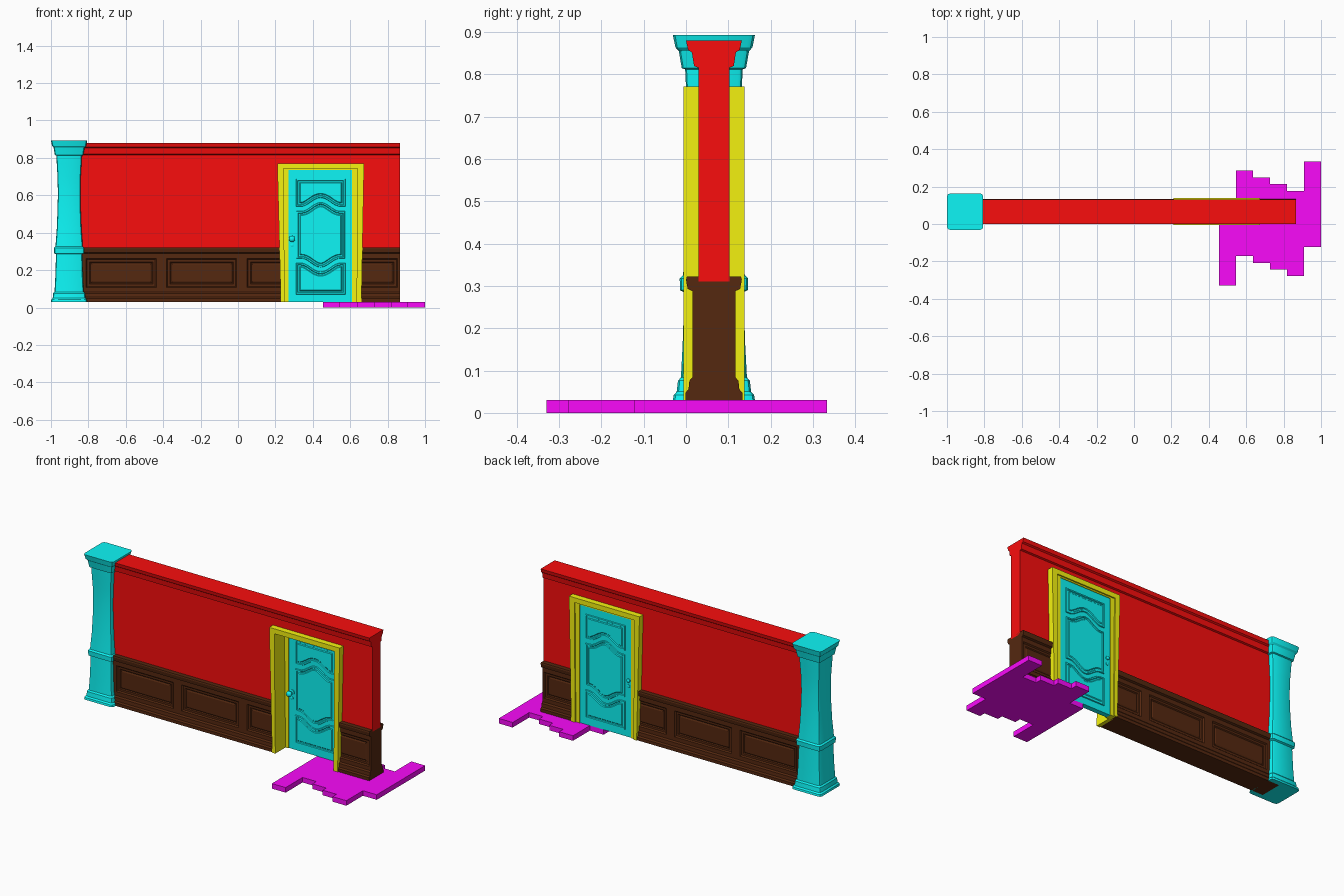
import bpy, bmesh, math
from mathutils import Vector

if "Cube" in bpy.data.objects:
    bpy.data.objects.remove(bpy.data.objects["Cube"])

CY = 0.066          # wall centre line in y
DOOR_X = 0.442      # door centre in x
DOOR_Y = 0.111      # door leaf sits towards the back of the wall
GROUND = 0.03       # top of the floor planks


def mat(name, rgb):
    m = bpy.data.materials.new(name)
    m.diffuse_color = (*rgb, 1)
    m.use_nodes = True
    m.node_tree.nodes["Principled BSDF"].inputs["Base Color"].default_value = m.diffuse_color
    return m


RED = mat("red_paint", (0.95, 0.004, 0.004))
CYAN = mat("cyan_paint", (0.004, 0.92, 0.92))
YELLOW = mat("yellow_trim", (0.92, 0.9, 0.005))
MAGENTA = mat("magenta_floor", (0.95, 0.003, 0.95))
BROWN = mat("brown_wood", (0.09, 0.021, 0.005))


def finish(name, bm, material, loc=(0, 0, 0), smooth=0):
    bmesh.ops.recalc_face_normals(bm, faces=bm.faces)
    me = bpy.data.meshes.new(name)
    bm.to_mesh(me)
    bm.free()
    ob = bpy.data.objects.new(name, me)
    ob.location = loc
    bpy.context.collection.objects.link(ob)
    if material:
        me.materials.append(material)
    bpy.ops.object.select_all(action='DESELECT')
    ob.select_set(True)
    bpy.context.view_layer.objects.active = ob
    if smooth:
        bpy.ops.object.shade_smooth_by_angle(angle=math.radians(smooth))
    return ob


def loft(bm, rings):
    """Skin a list of equal-length point rings and cap both ends."""
    vs = [[bm.verts.new(p) for p in r] for r in rings]
    n = len(vs[0])
    for a, b in zip(vs, vs[1:]):
        for i in range(n):
            j = (i + 1) % n
            bm.faces.new((a[i], a[j], b[j], b[i]))
    bm.faces.new(vs[0][::-1])
    bm.faces.new(vs[-1])
    bm.normal_update()


def run(half, xs):
    """Symmetric wall section (half thickness, z) run along x stations."""
    sec = [(-h, z) for h, z in half] + [(h, z) for h, z in reversed(half)]
    bm = bmesh.new()
    loft(bm, [[(x, y, z) for y, z in sec] for x in xs])
    bmesh.ops.recalc_face_normals(bm, faces=bm.faces)
    return bm


def slab(bm, outline, d):
    """Outline in x,z extruded to +-d in y."""
    loft(bm, [[(x, y, z) for x, z in outline] for y in (-d, d)])


def cut_doorway(ob):
    bm = bmesh.new()
    slab(bm, [(0.237, -0.1), (0.647, -0.1), (0.647, 0.752), (0.237, 0.752)], 0.3)
    cutter = finish("doorway_cutter", bm, None, (0, CY, 0))
    cutter.hide_render = True
    mod = ob.modifiers.new("doorway", 'BOOLEAN')
    mod.object = cutter
    mod.operation = 'DIFFERENCE'
    mod.solver = 'EXACT'
    bpy.context.view_layer.objects.active = ob
    bpy.ops.object.modifier_apply(modifier=mod.name)
    bpy.data.objects.remove(cutter)


# Upper wall with crown moulding
wall = run([(0.037, 0.31), (0.037, 0.816), (0.047, 0.82), (0.052, 0.852),
            (0.061, 0.858), (0.066, 0.88)], [-0.88, 0.865])
cut_doorway(finish("upper_wall", wall, RED, (0, CY, 0)))

# Wainscot: four recessed panels on each side
starts = [-0.812 + 0.43 * i for i in range(4)]
stations = [-0.88] + [x for s in starts for x in (s, s + 0.375)] + [0.865]
wains = run([(0.067, 0.03), (0.067, 0.048), (0.06, 0.056), (0.058, 0.076), (0.051, 0.084),
             (0.051, 0.107), (0.051, 0.262), (0.051, 0.288), (0.062, 0.293),
             (0.066, 0.315), (0.064, 0.322)], stations)
panels = []
for f in wains.faces:
    c = f.calc_center_median()
    if abs(f.normal.y) > 0.9 and 0.15 < c.z < 0.22 and \
            any(abs(c.x - s - 0.1875) < 0.01 for s in starts):
        panels.append(f)
for t, d in ((0.006, -0.007), (0.012, 0.0), (0.005, -0.004), (0.008, 0.004)):
    bmesh.ops.inset_individual(wains, faces=panels, thickness=t, depth=d, use_even_offset=True)
cut_doorway(finish("wainscot", wains, BROWN, (0, CY, 0)))

# Corner pillar: rounded square section with a waisted shaft
pillar = [(0.097, 0.03), (0.095, 0.042), (0.088, 0.05), (0.085, 0.076), (0.078, 0.084),
          (0.074, 0.16), (0.07, 0.285), (0.08, 0.29), (0.081, 0.318), (0.073, 0.326),
          (0.066, 0.42), (0.062, 0.52), (0.06, 0.61), (0.062, 0.70), (0.066, 0.77),
          (0.068, 0.812), (0.076, 0.815), (0.083, 0.855), (0.091, 0.864), (0.097, 0.893)]
rings = []
for h, z in pillar:
    c = 0.84 * h
    k = 0.95 * h
    ring = []
    for q in range(4):
        for x, y in ((h, c), (k, k), (c, h)):
            for _ in range(q):
                x, y = -y, x
            ring.append((x, y, z))
    rings.append(ring)
bm = bmesh.new()
loft(bm, rings)
finish("pillar", bm, CYAN, (-0.903, CY, 0), 25)

# Door casing (flared outside) and the thin inner stop beside the leaf
bm = bmesh.new()
slab(bm, [(0.229, GROUND), (0.21, 0.771), (0.674, 0.771), (0.66, GROUND),
          (0.634, GROUND), (0.639, 0.742), (0.243, 0.742), (0.25, GROUND)], 0.072)
finish("door_casing", bm, YELLOW, (0, CY, 0))
bm = bmesh.new()
slab(bm, [(0.237, GROUND), (0.237, 0.755), (0.647, 0.755), (0.647, GROUND),
          (0.61, GROUND), (0.61, 0.734), (0.27, 0.734), (0.27, GROUND)], 0.02)
finish("door_stop", bm, YELLOW, (0, DOOR_Y - 0.001, 0))

# Door leaf
bm = bmesh.new()
slab(bm, [(-0.175, GROUND), (0.172, GROUND), (0.172, 0.737), (-0.175, 0.737)], 0.015)
finish("door_leaf", bm, CYAN, (DOOR_X, DOOR_Y, 0))


def edge(half, z, amp, n=20):
    """Left-to-right panel edge; amp bows its middle up or down."""
    if not amp:
        return [(-half, z), (half, z)]
    pts = [(-half, z)]
    for i in range(n + 1):
        t = -1 + 2 * i / n
        pts.append((t * half * 0.8, z + amp * 0.5 * (1 + math.cos(math.pi * t))))
    return pts + [(half, z)]


# Door panels: raised moulding around a raised field, on both sides
bm = bmesh.new()
for half, z0, a0, z1, a1 in ((0.132, 0.54, 0.047, 0.688, 0),
                             (0.13, 0.262, -0.047, 0.515, 0.047),
                             (0.132, 0.07, 0, 0.238, -0.047)):
    outline = edge(half, z0, a0) + edge(half, z1, a1)[::-1]
    face = bm.faces.new([bm.verts.new((x, -0.0148, z)) for x, z in outline])
    face.normal_update()
    if face.normal.y > 0:
        face.normal_flip()
    for t, d in ((0.002, 0.006), (0.007, 0.0), (0.003, -0.005), (0.007, 0.0), (0.004, 0.004)):
        bmesh.ops.inset_region(bm, faces=[face], thickness=t, depth=d,
                               use_boundary=True, use_even_offset=True)
ob = finish("door_panels", bm, CYAN, (DOOR_X, DOOR_Y, 0))
mir = ob.modifiers.new("both_sides", 'MIRROR')
mir.use_axis = (False, True, False)


def turned(name, profile, z, side):
    """Turn a (radius, offset) profile around y on one side of the door."""
    bm = bmesh.new()
    loft(bm, [[(r * math.cos(i * math.pi / 8), side * y, r * math.sin(i * math.pi / 8))
               for i in range(16)] for r, y in profile])
    finish(name, bm, CYAN, (0.289, DOOR_Y, z), 50)


# Front knob, flat rear knob, and a keyhole disc on both sides
turned("front_knob", [(0.016, 0.012), (0.016, 0.019), (0.007, 0.022), (0.007, 0.031),
                      (0.014, 0.036), (0.017, 0.044), (0.014, 0.052), (0.006, 0.056)], 0.367, -1)
turned("rear_knob", [(0.011, 0.012), (0.011, 0.022), (0.006, 0.026)], 0.367, 1)
for side, tag in ((-1, "front"), (1, "rear")):
    turned(tag + "_keyhole_disc", [(0.009, 0.012), (0.009, 0.018), (0.005, 0.02)], 0.333, side)

# Floor: six equal planks laid in a staggered pattern
lows = [-0.33, -0.171, -0.208, -0.242, -0.279, -0.123]
W, L = 0.091, 0.456
xs = [1.0 - W * (6 - i) for i in range(7)]
outline = [(x, y) for i, y in enumerate(lows) for x in (xs[i], xs[i + 1])]
outline += [(x, y + L) for i, y in reversed(list(enumerate(lows))) for x in (xs[i + 1], xs[i])]
bm = bmesh.new()
loft(bm, [[(x, y, z) for x, y in outline] for z in (0, GROUND)])
finish("floor_planks", bm, MAGENTA)
